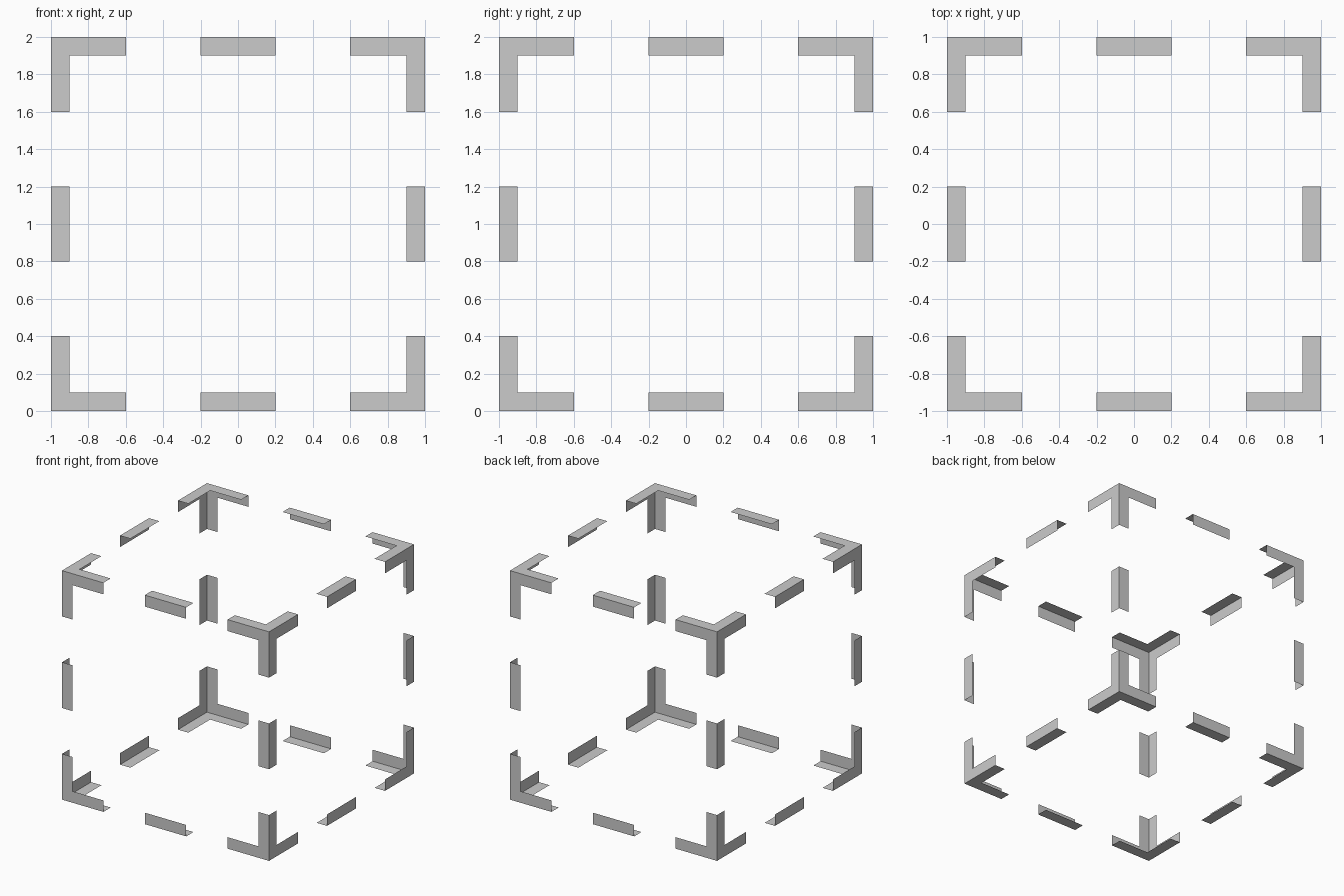
import bpy, bmesh
from itertools import product
from mathutils import Vector

if "Cube" in bpy.data.objects:
    bpy.data.objects.remove(bpy.data.objects["Cube"])

W, L = 0.1, 0.4          # strip width, strip length
CENTRE = Vector((0, 0, 1))


def make_part(name, polys):
    """Join flat polygons (cube-centred coordinates) into one sheet part facing outward."""
    bm = bmesh.new()
    for axis, pts in polys:
        f = bm.faces.new([bm.verts.new(p + CENTRE) for p in pts])
        f.normal_update()
        if f.normal[axis] * pts[0][axis] < 0:
            f.normal_flip()
    bmesh.ops.remove_doubles(bm, verts=bm.verts, dist=1e-4)
    mesh = bpy.data.meshes.new(name)
    bm.to_mesh(mesh)
    bm.free()
    bpy.context.collection.objects.link(bpy.data.objects.new(name, mesh))


# Corner brackets: an L shape on each of the three faces meeting at a corner
ELL = [(0, 0), (L, 0), (L, W), (W, W), (W, L), (0, L)]
for signs in product((-1, 1), repeat=3):
    polys = []
    for axis in range(3):
        a, b = (axis + 1) % 3, (axis + 2) % 3
        pts = []
        for u, v in ELL:
            p = Vector(signs)
            p[a] *= 1 - u
            p[b] *= 1 - v
            pts.append(p)
        polys.append((axis, pts))
    make_part("corner_bracket", polys)

# Edge angles: two strips folded along the middle of each cube edge
for run in range(3):
    a, b = (run + 1) % 3, (run + 2) % 3
    for sa, sb in product((-1, 1), repeat=2):
        polys = []
        for flat, fs, side, ss in ((a, sa, b, sb), (b, sb, a, sa)):
            pts = []
            for t, d in ((-1, 0), (1, 0), (1, W), (-1, W)):
                p = Vector((0, 0, 0))
                p[run] = t * L / 2
                p[flat] = fs
                p[side] = ss * (1 - d)
                pts.append(p)
            polys.append((flat, pts))
        make_part("edge_angle", polys)
